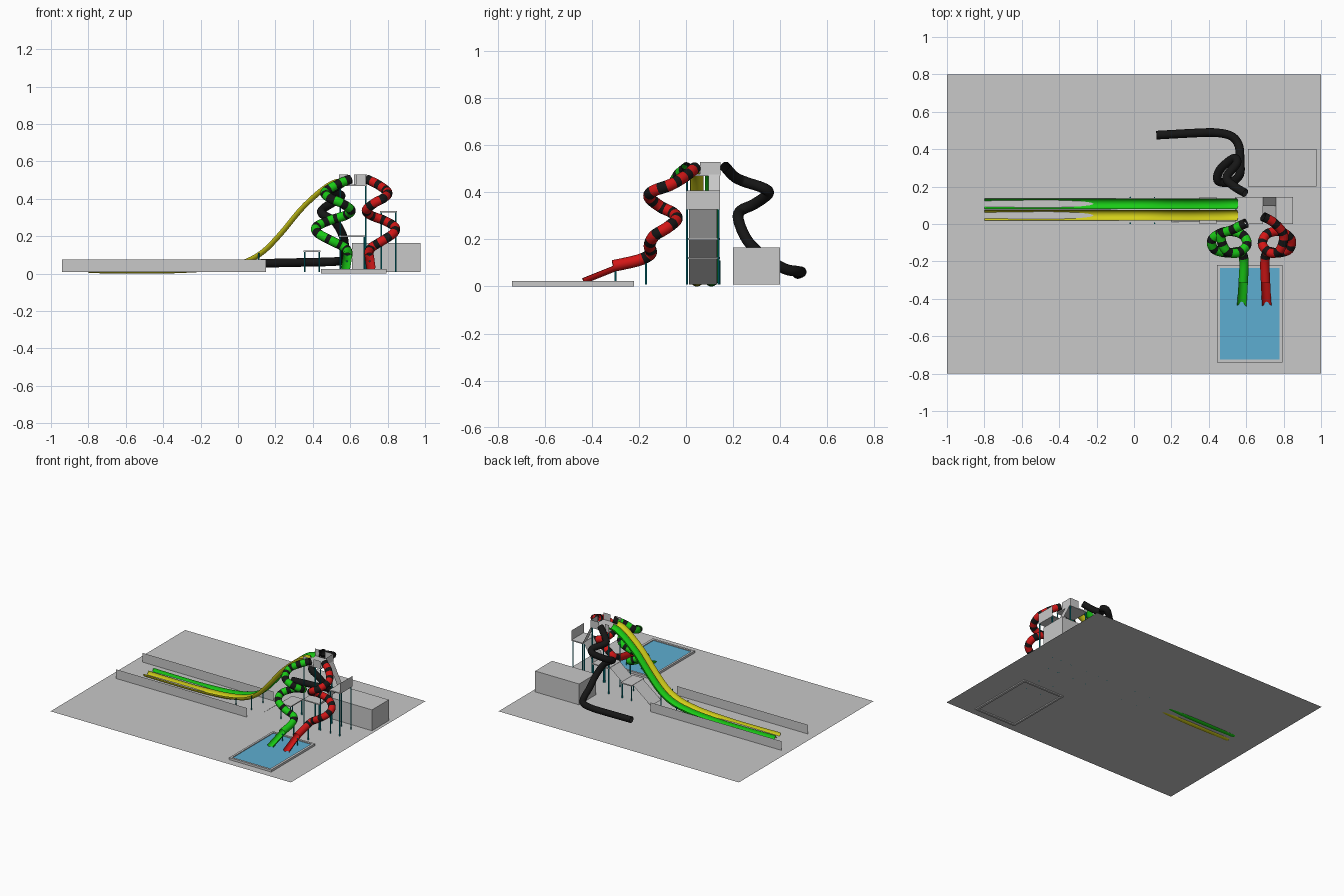
import bpy, bmesh, math
from mathutils import Vector

if "Cube" in bpy.data.objects:
    bpy.data.objects.remove(bpy.data.objects["Cube"])

def mat(name, c):
    m = bpy.data.materials.new(name)
    m.diffuse_color = (*c, 1)
    m.use_nodes = True
    m.node_tree.nodes["Principled BSDF"].inputs["Base Color"].default_value = m.diffuse_color
    return m

GREY = mat("concrete grey", (0.58, 0.58, 0.58))
WATER = mat("pool blue", (0.11, 0.42, 0.64))
TEAL = mat("steel teal", (0.0, 0.28, 0.33))
RED = mat("slide red", (0.65, 0.008, 0.008))
GREEN = mat("slide green", (0.01, 0.6, 0.008))
YELLOW = mat("slide yellow", (0.65, 0.62, 0.01))
BLACK = mat("slide black", (0.008, 0.008, 0.008))
G = 0.008  # ground level

def finish(name, bm, mats, smooth=False):
    me = bpy.data.meshes.new(name)
    bm.to_mesh(me)
    bm.free()
    for m in mats:
        me.materials.append(m)
    for p in me.polygons:
        p.use_smooth = smooth
    o = bpy.data.objects.new(name, me)
    bpy.context.collection.objects.link(o)
    return o

def panel(name, pts, m=GREY):
    bm = bmesh.new()
    bm.faces.new([bm.verts.new(p) for p in pts])
    return finish(name, bm, [m])

def box(name, x0, x1, y0, y1, z0, z1, m=GREY):
    bm = bmesh.new()
    bmesh.ops.create_cube(bm, size=1)
    for v in bm.verts:
        v.co = ((x0 + x1) / 2 + v.co.x * (x1 - x0), (y0 + y1) / 2 + v.co.y * (y1 - y0),
                (z0 + z1) / 2 + v.co.z * (z1 - z0))
    return finish(name, bm, [m])

def post(name, x, y, top, r=0.004):
    bm = bmesh.new()
    bmesh.ops.create_cone(bm, segments=8, cap_ends=True, radius1=r, radius2=r, depth=top - G)
    bmesh.ops.translate(bm, verts=bm.verts, vec=(x, y, (top + G) / 2))
    return finish(name, bm, [TEAL])

def smooth_path(pts, n):
    # Catmull-Rom curve through the points
    p = [Vector(q) for q in pts]
    p = [2 * p[0] - p[1]] + p + [2 * p[-1] - p[-2]]
    out = []
    for i in range(1, len(p) - 2):
        a, b, c, d = p[i - 1:i + 3]
        for k in range(n):
            t = k / n
            out.append(0.5 * (2 * b + (c - a) * t + (2 * a - 5 * b + 4 * c - d) * t * t
                              + (3 * b - a - 3 * c + d) * t ** 3))
    return out + [p[-2]]

def sweep(name, pts, r, mats, half=False, n=8, seg=16, period=0.065, plain_y=-9):
    # tube or lower half pipe along a path, striped by distance travelled
    path = smooth_path(pts, n)
    bm = bmesh.new()
    rings, dist = [], [0]
    for i, c in enumerate(path):
        t = (path[min(i + 1, len(path) - 1)] - path[max(i - 1, 0)]).normalized()
        side = t.cross(Vector((0, 0, 1))).normalized()
        up = side.cross(t)
        if i:
            dist.append(dist[-1] + (c - path[i - 1]).length)
        if half:
            angles = [math.pi + math.pi * k / seg for k in range(seg + 1)]
        else:
            angles = [2 * math.pi * k / seg for k in range(seg)]
        rings.append([bm.verts.new(c + r * (side * math.cos(a) + up * math.sin(a))) for a in angles])
    for i in range(len(rings) - 1):
        a, b = rings[i], rings[i + 1]
        for k in range(seg):
            j = k + 1 if half else (k + 1) % seg
            f = bm.faces.new((a[k], a[j], b[j], b[k]))
            mid = (dist[i] + dist[i + 1]) / 2
            if len(mats) > 1 and path[i].y > plain_y and mid % period < period * 0.45:
                f.material_index = 1
    if half:
        bmesh.ops.reverse_faces(bm, faces=bm.faces)
    return finish(name, bm, mats, True)

# ground, long basin walls and service block
panel("ground", [(-1, -.8, G), (1, -.8, G), (1, .8, G), (-1, .8, G)])
for y, n in ((-0.11, "front"), (0.21, "back")):
    panel(n + "_basin_wall", [(-.94, y, G), (.15, y, G), (.15, y, .077), (-.94, y, .077)])
box("service_block", .61, .975, .2, .4, G, .165)

# pool: four rim bars and the water
for i, b in enumerate(((.445, .46, -.74, -.22), (.777, .795, -.74, -.22),
                       (.46, .777, -.74, -.724), (.46, .777, -.236, -.22))):
    box(f"pool_rim_{i}", *b, 0, .024)
panel("pool_water", [(.46, -.724, .018), (.777, -.724, .018), (.777, -.236, .018), (.46, -.236, .018)], WATER)

# landings, each on four posts
for i, (x0, x1, z) in enumerate(((.35, .44, .125), (.54, .68, .205), (.76, .85, .335), (.54, .69, .478))):
    box(f"landing_{i}", x0, x1, 0, .145, z - .008, z)
    for x in (x0 + .006, x1 - .006):
        for y in (.004, .138):
            post(f"landing_post_{i}", x, y, z - .006)

# stair ramps between the landings
def ramp(name, x0, z0, x1, z1, y0, y1):
    panel(name, [(x0, y0, z0), (x1, y0, z1), (x1, y1, z1), (x0, y1, z0)])
ramp("lower_ramp", .20, G, .35, .123, .012, .132)
ramp("middle_ramp", .44, .123, .54, .203, .012, .132)
ramp("upper_ramp", .68, .203, .76, .333, .012, .132)
ramp("top_ramp", .69, .476, .76, .333, .095, .145)

# guard walls of the upper landings
def guard(name, a, b, z0, z1):
    panel(name, [(*a, z0), (*b, z0), (*b, z1), (*a, z1)])
guard("side_guard", (.85, 0), (.85, .145), .327, .407)
guard("tower_front_guard_left", (.54, 0), (.585, 0), .472, .53)
guard("tower_front_guard_right", (.63, 0), (.685, 0), .472, .53)
guard("tower_back_guard_left", (.54, .147), (.57, .147), .472, .53)
guard("tower_back_guard_right", (.62, .147), (.69, .147), .472, .53)
guard("tower_end_guard", (.69, .06), (.69, .147), .472, .53)

# twin racing slides, open half pipes
for name, y, m in (("green_racer", .108, GREEN), ("yellow_racer", .046, YELLOW)):
    prof = ((.55, .51), (.50, .497), (.43, .45), (.33, .357), (.22, .225), (.125, .128),
            (.03, .075), (-.08, .05), (-.2, .037), (-.4, .0285), (-.6, .0285), (-.8, .031))
    sweep(name, [(x, y, z) for x, z in prof], .028, [m], half=True, n=6, seg=12)
for x, z in ((-.02, .06), (.11, .11)):
    for y in (.004, .142):
        post("racer_post", x, y, z)

# mirrored spiral tubes ending in open chutes over the pool
SPIRAL = [(.69, .04, .505), (.75, .005, .475), (.80, -.06, .435), (.78, -.14, .405), (.73, -.155, .378),
          (.687, -.11, .34), (.71, -.055, .312), (.78, -.04, .285), (.838, -.08, .25), (.83, -.135, .215),
          (.77, -.155, .175), (.715, -.15, .14), (.7, -.2, .112), (.703, -.31, .087)]
CHUTE = [(.703, -.31, .087), (.706, -.37, .063), (.71, -.44, .035)]
for name, m, f in (("red", RED, lambda x: x), ("green", GREEN, lambda x: .60 - (x - .69) * 1.22)):
    dy = 0 if name == "red" else -.035
    pts = [(f(x), y + (dy if i < 2 else 0), z) for i, (x, y, z) in enumerate(SPIRAL)]
    sweep(name + "_spiral_tube", pts, .025, [m, BLACK], plain_y=-.18)
    sweep(name + "_exit_chute", [(f(x), y, z) for x, y, z in CHUTE], .025, [m], half=True, seg=10)
    post(name + "_tube_post", f(.705), -.17, .1, .005)
    post(name + "_chute_post", f(.705), -.3, .07)

# black tube at the back
sweep("black_tube", [(.595, .165, .51), (.53, .205, .467), (.495, .25, .445), (.55, .325, .42), (.53, .35, .395),
                     (.46, .29, .35), (.45, .23, .32), (.52, .225, .275), (.565, .265, .19), (.567, .34, .12),
                     (.56, .42, .075), (.52, .47, .065), (.44, .488, .062), (.34, .487, .06), (.12, .475, .055)],
      .023, [BLACK])
